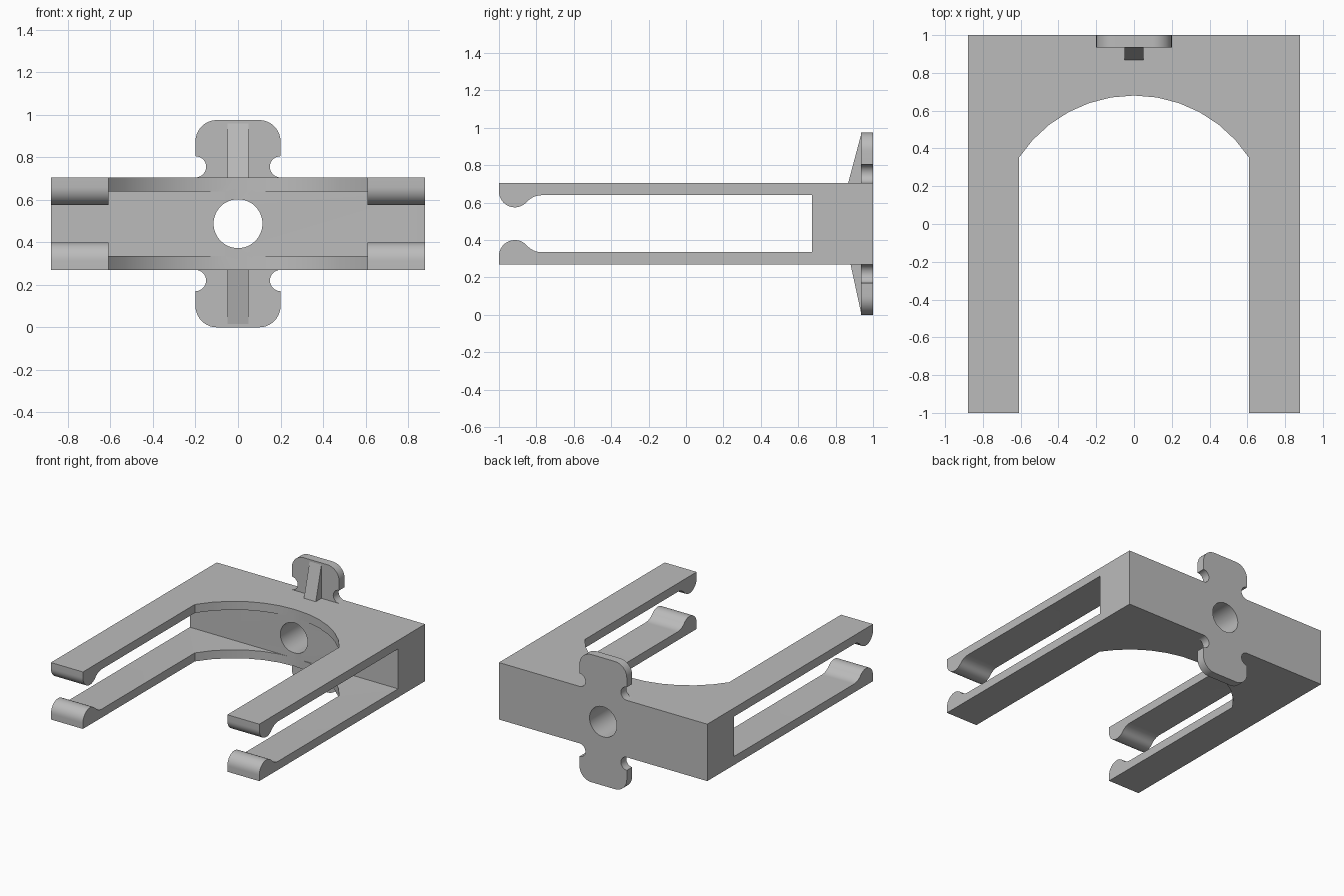
import bpy
import bmesh
from math import sin, cos, asin, atan2, hypot, pi, radians

cube = bpy.data.objects.get("Cube")
if cube:
    bpy.data.objects.remove(cube, do_unlink=True)

grey = bpy.data.materials.new("plain grey")
grey.use_nodes = True
grey.diffuse_color = (0.5, 0.5, 0.5, 1)
grey.node_tree.nodes["Principled BSDF"].inputs["Base Color"].default_value = (0.5, 0.5, 0.5, 1)


def arc(cx, cy, r, start, end, n):
    """Points along a circular arc, angles in radians."""
    steps = [start + (end - start) * i / n for i in range(n + 1)]
    return [(cx + r * cos(a), cy + r * sin(a)) for a in steps]


def prism(name, points, axis, lo, hi):
    """Extrude a 2D profile along the x, y or z axis."""
    place = {"x": lambda a, b, t: (t, a, b),
             "y": lambda a, b, t: (a, t, b),
             "z": lambda a, b, t: (a, b, t)}[axis]
    bm = bmesh.new()
    ends = [[bm.verts.new(place(a, b, t)) for a, b in points] for t in (lo, hi)]
    for ring in ends:
        bm.faces.new(ring)
    n = len(points)
    for i in range(n):
        j = (i + 1) % n
        bm.faces.new((ends[0][i], ends[0][j], ends[1][j], ends[1][i]))
    bmesh.ops.recalc_face_normals(bm, faces=bm.faces)
    mesh = bpy.data.meshes.new(name)
    bm.to_mesh(mesh)
    bm.free()
    mesh.materials.append(grey)
    ob = bpy.data.objects.new(name, mesh)
    bpy.context.collection.objects.link(ob)
    return ob


def activate(ob):
    bpy.ops.object.select_all(action="DESELECT")
    ob.select_set(True)
    bpy.context.view_layer.objects.active = ob


def cut(ob, cutter):
    cutter.hide_render = True
    mod = ob.modifiers.new("cut", "BOOLEAN")
    mod.operation = "DIFFERENCE"
    mod.solver = "EXACT"
    mod.object = cutter
    activate(ob)
    bpy.ops.object.modifier_apply(modifier=mod.name)
    bpy.data.objects.remove(cutter, do_unlink=True)


def smooth(ob):
    activate(ob)
    bpy.ops.object.shade_smooth_by_angle(angle=radians(30))


BOTTOM, TOP = 0.27, 0.705
MID = (BOTTOM + TOP) / 2
SLOT_END = 0.675
HALF_WIDTH = 0.88

# Inner edge of the upper arm: rounded hook, fillet, then straight to the slot end
hook_y, hook_z, hook_r = -0.915, 0.66, 0.085
fillet_y, fillet_r, slot_top = -0.77, 0.109, 0.64
fillet_z = slot_top - fillet_r
meet = atan2(fillet_z - hook_z, fillet_y - hook_y)
inner = arc(hook_y, hook_z, hook_r, -pi, meet, 16)
inner += arc(fillet_y, fillet_z, fillet_r, meet + pi, pi / 2, 8)[1:]
inner.append((SLOT_END, slot_top))
lower = [(y, 2 * MID - z) for y, z in reversed(inner)]
profile = [(-1, TOP)] + inner + lower + [(-1, BOTTOM), (1, BOTTOM), (1, TOP)]
body = prism("forked_body", profile, "x", -HALF_WIDTH, HALF_WIDTH)

# Arched opening between the arms
gap, arch_r, arch_y = 0.61, 0.729, -0.049
half = asin(gap / arch_r)
arch = arc(0, arch_y, arch_r, pi / 2 - half, pi / 2 + half, 12)
cut(body, prism("arch_cutter", arch + [(-gap, -1.2), (gap, -1.2)], "z", 0, 1))

# Round hole through the back wall
hole = arc(0, MID, 0.115, 0, 2 * pi, 48)[:-1]
cut(body, prism("hole_cutter", hole, "y", 0.5, 1.2))
smooth(body)


def tab(label, base, sign, height, rib_depth):
    """Rounded, notched back tab with a tapered stiffening rib."""
    w, corner, notch = 0.2, 0.1, 0.05
    side = arc(w, notch, notch, 1.5 * pi, pi / 2, 14)
    side += arc(w - corner, height - corner, corner, 0, pi / 2, 10)
    outline = side + [(-x, h) for x, h in reversed(side)]
    plate = prism(label + "_tab", [(x, base + sign * h) for x, h in outline], "y", 0.935, 1)
    smooth(plate)
    rib = [(0.94, 0), (0.935 - rib_depth, 0), (0.935, height - 0.015), (0.94, height - 0.015)]
    prism(label + "_rib", [(y, base + sign * h) for y, h in rib], "x", -0.05, 0.05)


tab("upper", TOP, 1, 0.27, 0.068)
tab("lower", BOTTOM, -1, 0.27, 0.055)
